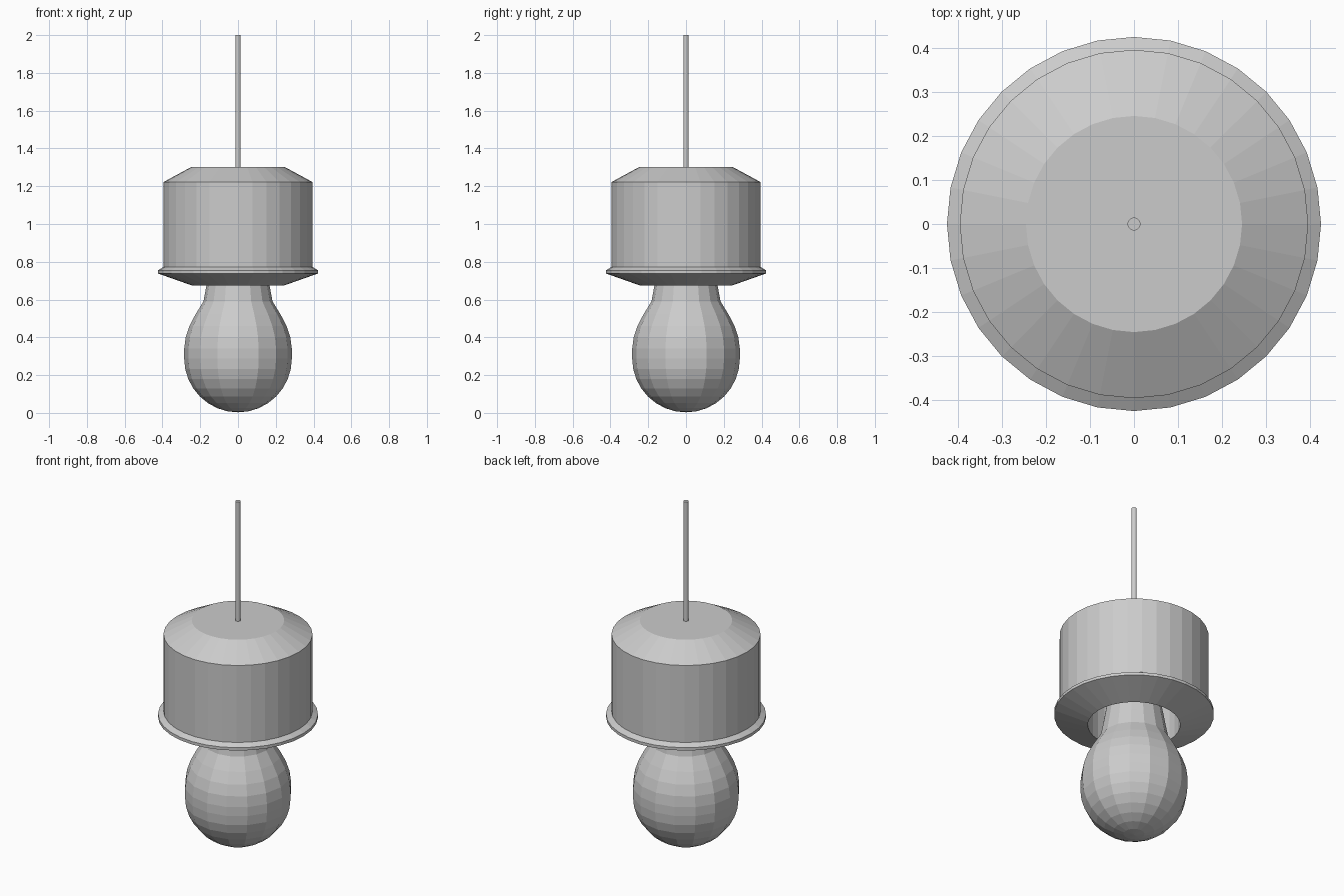
import bpy, bmesh
from math import sin, cos, pi, radians

if "Cube" in bpy.data.objects:
    bpy.data.objects.remove(bpy.data.objects["Cube"])


def lathe(name, profile, sides):
    """Spin an (r, z) profile round z; points with r = 0 become poles."""
    bm = bmesh.new()
    rings = []
    for r, z in profile:
        if r == 0:
            rings.append([bm.verts.new((0, 0, z))] * sides)
        else:
            rings.append([bm.verts.new((r * cos(2 * pi * i / sides),
                                        r * sin(2 * pi * i / sides), z))
                          for i in range(sides)])
    for a, b in zip(rings, rings[1:]):
        for i in range(sides):
            j = (i + 1) % sides
            corners = list(dict.fromkeys((a[i], a[j], b[j], b[i])))
            bm.faces.new(corners)
    bmesh.ops.recalc_face_normals(bm, faces=bm.faces)
    mesh = bpy.data.meshes.new(name)
    bm.to_mesh(mesh)
    bm.free()
    obj = bpy.data.objects.new(name, mesh)
    bpy.context.collection.objects.link(obj)
    return obj


# Lamp housing: closed shell with a recessed socket well underneath
lathe("lamp_housing", [
    (0, 1.0), (0.245, 1.0), (0.245, 0.675), (0.424, 0.738), (0.424, 0.755),
    (0.395, 0.772), (0.395, 1.222), (0.245, 1.303), (0, 1.303)], 32)

# Bulb: hemisphere below, shoulders tapering to a neck inside the well
R = 0.285
lower = [(R * sin(radians(11.25 * k)), R - R * cos(radians(11.25 * k)) + 0.003)
         for k in range(1, 9)]
lathe("light_bulb", [(0, 0.003)] + lower + [
    (0.285, 0.34), (0.277, 0.40), (0.257, 0.46), (0.226, 0.52),
    (0.183, 0.59), (0.167, 0.675), (0.145, 0.80), (0.145, 1.0), (0, 1.0)], 16)

# Hanging cord
lathe("hanging_cord", [(0, 1.29), (0.0145, 1.29), (0.0145, 2.0), (0, 2.0)], 32)
